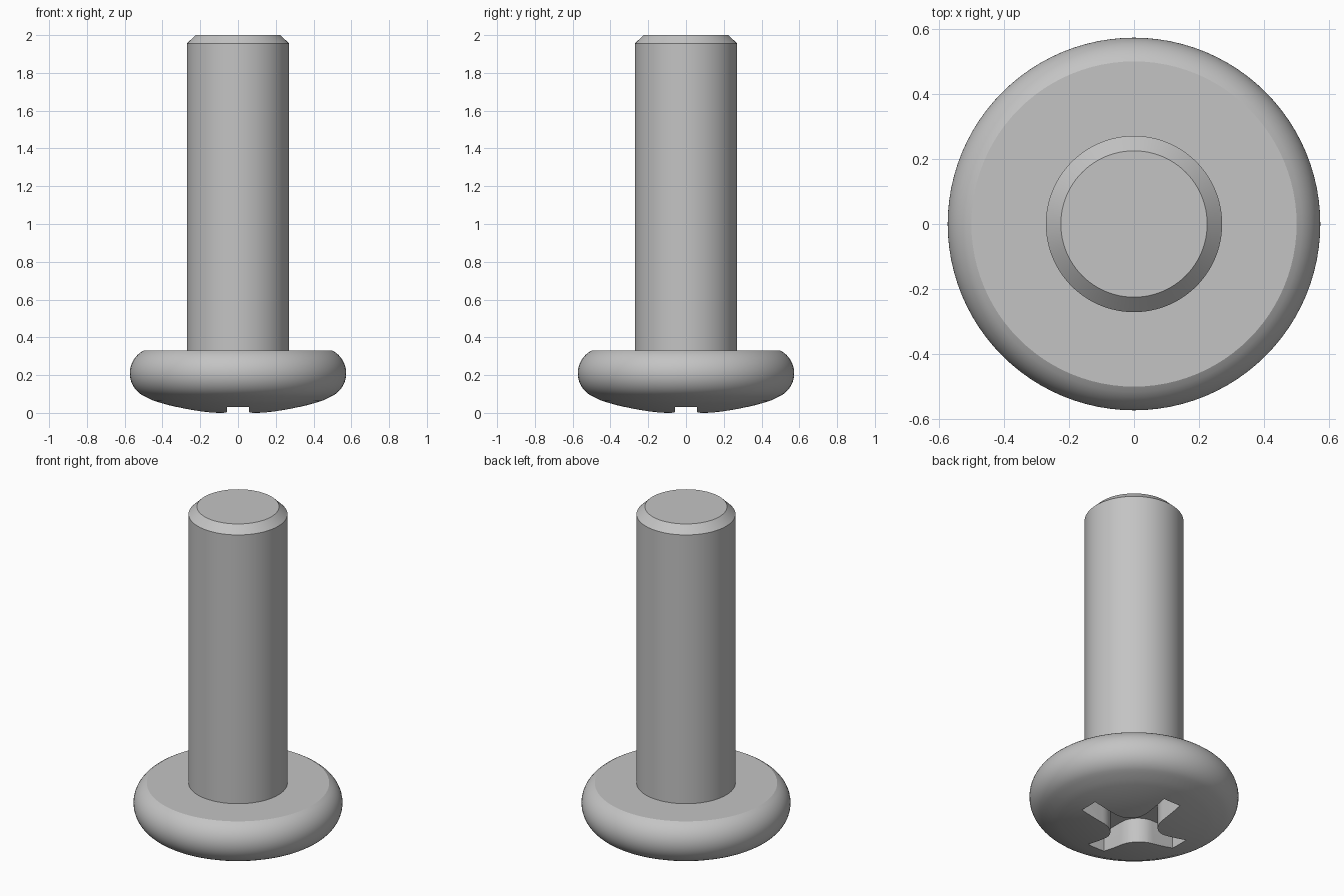
import bpy, bmesh
from math import sin, cos, pi, radians, sqrt

cube = bpy.data.objects.get("Cube")
if cube:
    bpy.data.objects.remove(cube, do_unlink=True)

steel = bpy.data.materials.new("grey_steel")
steel.use_nodes = True
colour = (0.55, 0.55, 0.55, 1)
steel.diffuse_color = colour
steel.node_tree.nodes["Principled BSDF"].inputs["Base Color"].default_value = colour


def make_object(name, bm):
    bmesh.ops.recalc_face_normals(bm, faces=bm.faces)
    mesh = bpy.data.meshes.new(name)
    bm.to_mesh(mesh)
    bm.free()
    mesh.materials.append(steel)
    obj = bpy.data.objects.new(name, mesh)
    bpy.context.collection.objects.link(obj)
    return obj


def lathe(name, profile, segments=96):
    """Revolve (radius, z) points, closing both ends with flat caps."""
    bm = bmesh.new()
    rings = [[bm.verts.new((r * cos(2 * pi * i / segments), r * sin(2 * pi * i / segments), z))
              for i in range(segments)] for r, z in profile]
    for low, high in zip(rings, rings[1:]):
        for i in range(segments):
            j = (i + 1) % segments
            bm.faces.new((low[i], low[j], high[j], high[i]))
    bm.faces.new(rings[0])
    bm.faces.new(rings[-1])
    return make_object(name, bm)


# Screw body: shallow dome, rounded rim, flat shoulder, shank, chamfered tip
dome_radius, rim_centre, rim_height, rim_radius = 1.45, 0.438, 0.21, 0.135
start, end = radians(-69), radians(62.7)
dome_edge = rim_centre + rim_radius * cos(start)
profile = []
for k in range(1, 12):
    r = dome_edge * k / 12
    profile.append((r, dome_radius - sqrt(dome_radius ** 2 - r * r) - 0.006))
for k in range(17):
    a = start + (end - start) * k / 16
    profile.append((rim_centre + rim_radius * cos(a), rim_height + rim_radius * sin(a)))
profile += [(0.271, 0.33), (0.271, 1.955), (0.225, 2.0)]
screw = lathe("screw_body", profile)

# Cross recess: four arms joined by rounded inner corners
half_width, arm, fillet, depth = 0.057, 0.325, 0.12, 0.15
outline = []
for q in range(4):
    quarter = [(arm, -half_width), (arm, half_width)]
    c = half_width + fillet
    for k in range(13):
        a = -pi / 2 - (pi / 2) * k / 12
        quarter.append((c + fillet * cos(a), c + fillet * sin(a)))
    t = q * pi / 2
    outline += [(x * cos(t) - y * sin(t), x * sin(t) + y * cos(t)) for x, y in quarter]
bm = bmesh.new()
base = bm.faces.new([bm.verts.new((x, y, -0.1)) for x, y in outline])
top = bmesh.ops.extrude_face_region(bm, geom=[base])["geom"]
bmesh.ops.translate(bm, vec=(0, 0, depth + 0.1),
                    verts=[g for g in top if isinstance(g, bmesh.types.BMVert)])
cutter = make_object("recess_cutter", bm)
cutter.hide_render = True

cut = screw.modifiers.new("cross_recess", 'BOOLEAN')
cut.operation = 'DIFFERENCE'
cut.solver = 'EXACT'
cut.object = cutter

bpy.ops.object.select_all(action='DESELECT')
screw.select_set(True)
bpy.context.view_layer.objects.active = screw
bpy.ops.object.modifier_apply(modifier=cut.name)
bpy.data.objects.remove(cutter, do_unlink=True)
bpy.ops.object.shade_smooth_by_angle(angle=radians(24))
